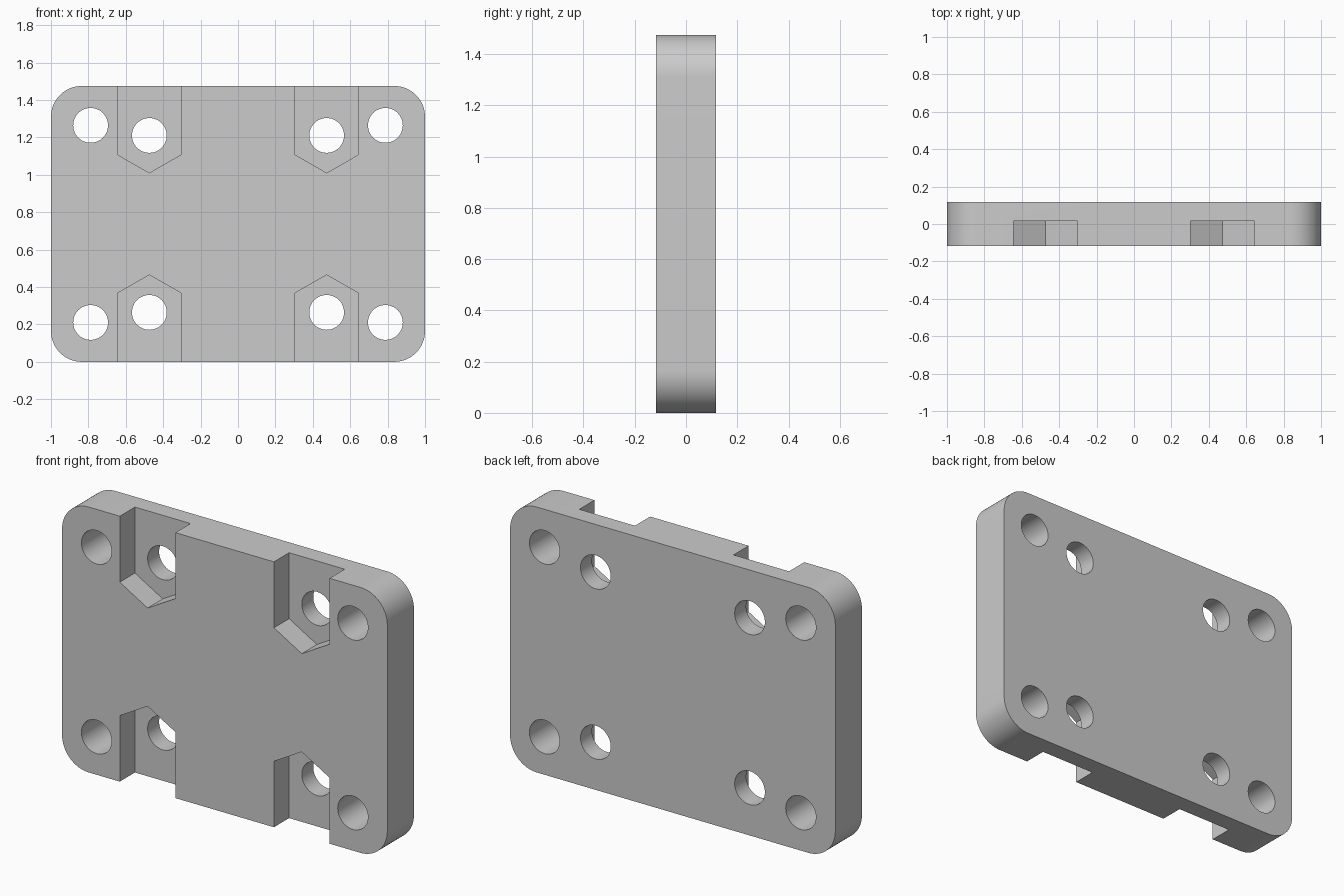
import bpy, bmesh
from math import cos, sin, pi, radians

cube = bpy.data.objects.get("Cube")
if cube:
    bpy.data.objects.remove(cube, do_unlink=True)

WIDTH, HEIGHT, DEPTH = 2.0, 1.475, 0.234
CORNER = 0.165
FRONT, BACK = -DEPTH / 2, DEPTH / 2
MID = HEIGHT / 2

grey = bpy.data.materials.new("light grey")
grey.use_nodes = True
colour = (0.6, 0.6, 0.6, 1)
grey.diffuse_color = colour
grey.node_tree.nodes["Principled BSDF"].inputs["Base Color"].default_value = colour


def prism(name, outline, y0, y1):
    """Extrude an outline in x and z from y0 to y1."""
    bm = bmesh.new()
    face = bm.faces.new([bm.verts.new((x, y0, z)) for x, z in outline])
    new = bmesh.ops.extrude_face_region(bm, geom=[face])["geom"]
    verts = [v for v in new if isinstance(v, bmesh.types.BMVert)]
    bmesh.ops.translate(bm, verts=verts, vec=(0, y1 - y0, 0))
    bmesh.ops.recalc_face_normals(bm, faces=bm.faces)
    mesh = bpy.data.meshes.new(name)
    bm.to_mesh(mesh)
    bm.free()
    mesh.materials.append(grey)
    obj = bpy.data.objects.new(name, mesh)
    bpy.context.collection.objects.link(obj)
    return obj


def arc(cx, cz, radius, start, sweep, steps):
    return [(cx + radius * cos(start + sweep * i / steps),
             cz + radius * sin(start + sweep * i / steps)) for i in range(steps + 1)]


# Plate with rounded corners
outline = []
for i, (sx, sz) in enumerate([(1, 1), (-1, 1), (-1, -1), (1, -1)]):
    outline += arc(sx * (WIDTH / 2 - CORNER), MID + sz * (MID - CORNER),
                   CORNER, i * pi / 2, pi / 2, 16)
plate = prism("mounting_plate", outline, FRONT, BACK)

# Through holes and pointed nut slots, mirrored to all four corners
cutters = []
for sx in (-1, 1):
    for sz in (-1, 1):
        slot = [(-0.171, 0.9), (-0.171, 0.371), (0, 0.273), (0.171, 0.371), (0.171, 0.9)]
        cutters.append(prism("nut_slot_cutter",
                             [(sx * 0.474 + x, MID + sz * z) for x, z in slot],
                             FRONT - 0.1, 0.016))
        for x, z in ((0.788, 0.527), (0.474, 0.473)):
            circle = arc(sx * x, MID + sz * z, 0.093, 0, 2 * pi, 48)[:-1]
            cutters.append(prism("hole_cutter", circle, FRONT - 0.2, BACK + 0.2))

bpy.ops.object.select_all(action='DESELECT')
plate.select_set(True)
bpy.context.view_layer.objects.active = plate
for cutter in cutters:
    cutter.hide_render = True
    cut = plate.modifiers.new("cut", 'BOOLEAN')
    cut.operation = 'DIFFERENCE'
    cut.solver = 'EXACT'
    cut.object = cutter
    bpy.ops.object.modifier_apply(modifier=cut.name)
    bpy.data.objects.remove(cutter, do_unlink=True)

bpy.ops.object.shade_smooth_by_angle(angle=radians(30))
